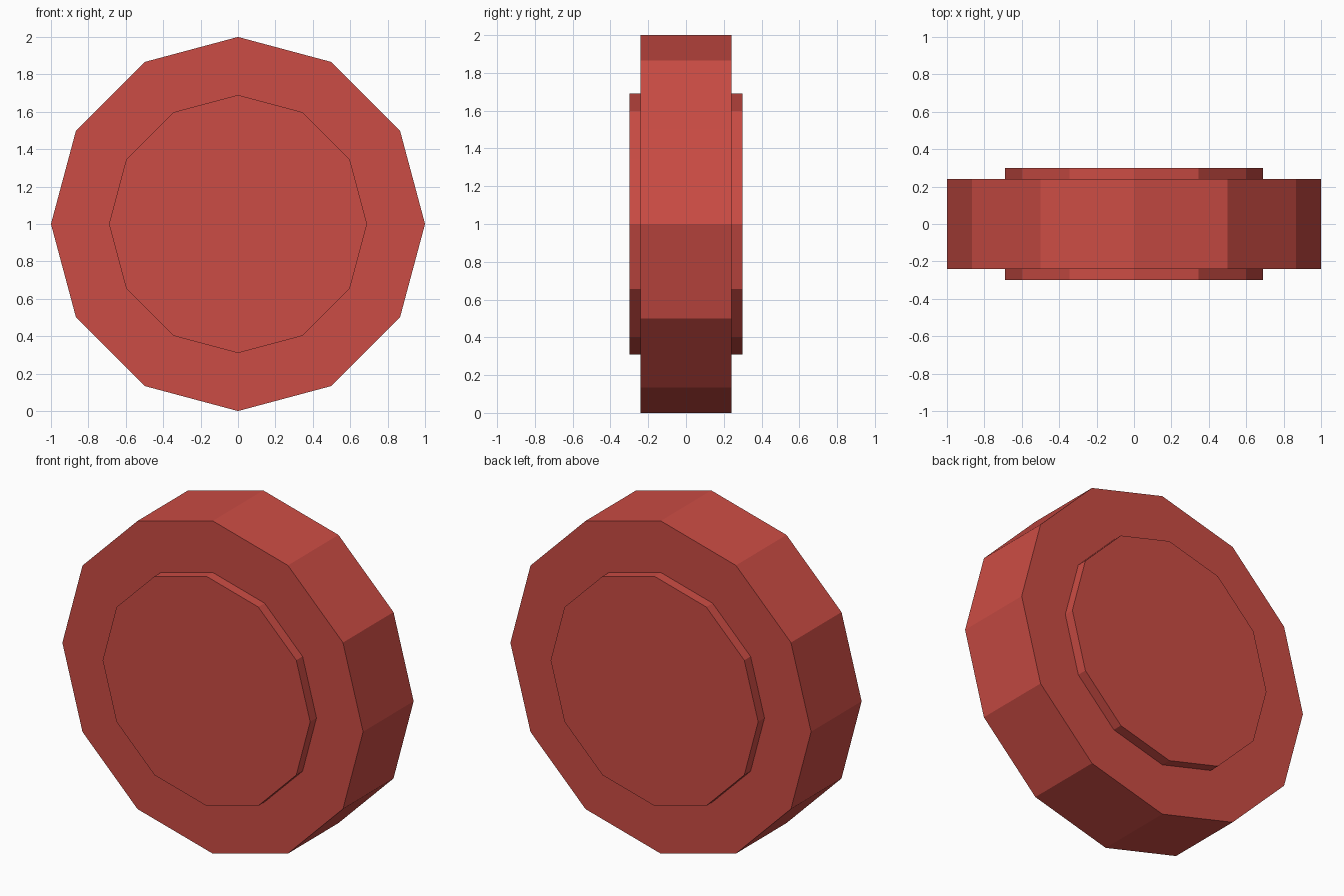
import bpy
import math

# Remove the default cube
cube = bpy.data.objects.get("Cube")
if cube:
    bpy.data.objects.remove(cube, do_unlink=True)

# Single flat red
RED = (0.60, 0.072, 0.058, 1.0)
red = bpy.data.materials.new("red")
red.use_nodes = True
red.diffuse_color = RED
red.node_tree.nodes["Principled BSDF"].inputs["Base Color"].default_value = RED

SIDES = 12
CENTRE_Z = 1.0


def disc(name, radius, y_front, y_back):
    """Twelve-sided disc standing upright, with its axis along y."""
    bpy.ops.mesh.primitive_cylinder_add(
        vertices=SIDES, radius=radius, depth=y_back - y_front,
        location=(0, (y_front + y_back) / 2, CENTRE_Z),
        rotation=(math.pi / 2, 0, 0))
    obj = bpy.context.object
    obj.name = name
    obj.data.materials.append(red)
    return obj


# Wide outer wheel, and a narrower hub showing on both faces
disc("wheel_rim", 1.0, -0.24, 0.24)
disc("wheel_hub", 0.69, -0.30, 0.30)
